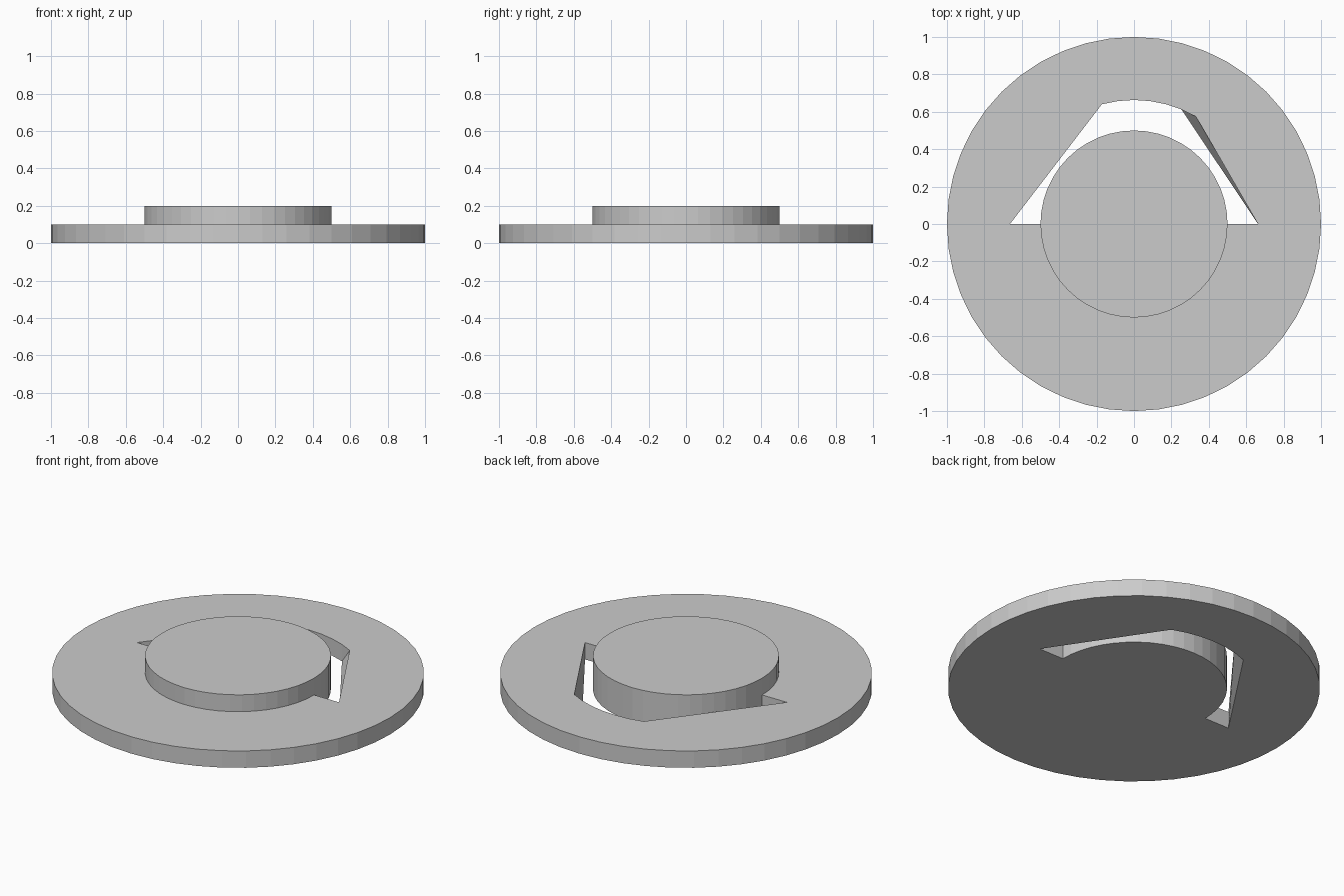
import bpy, bmesh, math

if "Cube" in bpy.data.objects:
    bpy.data.objects.remove(bpy.data.objects["Cube"])

SEG = 48          # sides of every circle
STEP = 360 / SEG
SLOT_R = 0.663


def polar(r, deg, z):
    a = math.radians(deg)
    return (r * math.cos(a), r * math.sin(a), z)


def finish(bm, name):
    bmesh.ops.recalc_face_normals(bm, faces=bm.faces)
    mesh = bpy.data.meshes.new(name)
    bm.to_mesh(mesh)
    bm.free()
    obj = bpy.data.objects.new(name, mesh)
    bpy.context.collection.objects.link(obj)
    return obj


# base plate with a slot whose top arc is twisted one step from its bottom arc
bm = bmesh.new()
levels = []
for z, first in ((0.0, 67.5), (0.1, 60.0)):
    rim = [bm.verts.new(polar(1, i * STEP, z)) for i in range(SEG)]
    right = bm.verts.new((SLOT_R, 0, z))
    left = bm.verts.new((-SLOT_R, 0, z))
    arc = [bm.verts.new(polar(SLOT_R, first + i * STEP, z)) for i in range(7)]
    half = SEG // 2
    bm.faces.new(rim[:half + 1] + [left] + arc[::-1] + [right])   # back half
    bm.faces.new(rim[half:] + [rim[0], right, left])              # front half
    levels.append((rim, right, left, arc))

(rim0, r0, l0, arc0), (rim1, r1, l1, arc1) = levels
for i in range(SEG):
    j = (i + 1) % SEG
    bm.faces.new((rim0[i], rim0[j], rim1[j], rim1[i]))

# slot walls: straight arc panels, then slanted triangles at both ends
for i in range(5):
    bm.faces.new((arc0[i], arc0[i + 1], arc1[i + 2], arc1[i + 1]))
bm.faces.new((r0, arc0[0], arc1[0]))
bm.faces.new((r0, arc1[0], r1))
bm.faces.new((arc0[0], arc1[1], arc1[0]))
bm.faces.new((arc0[5], arc0[6], arc1[6]))
bm.faces.new((arc0[6], l0, arc1[6]))
bm.faces.new((l0, l1, arc1[6]))
bm.faces.new((r0, r1, l1, l0))
finish(bm, "base_plate")

# raised central hub, reaching down through the slot
bm = bmesh.new()
rings = [[bm.verts.new(polar(0.5, i * STEP, z)) for i in range(SEG)] for z in (0.0, 0.2)]
for ring in rings:
    bm.faces.new(ring)
for i in range(SEG):
    j = (i + 1) % SEG
    bm.faces.new((rings[0][i], rings[0][j], rings[1][j], rings[1][i]))
finish(bm, "hub")
